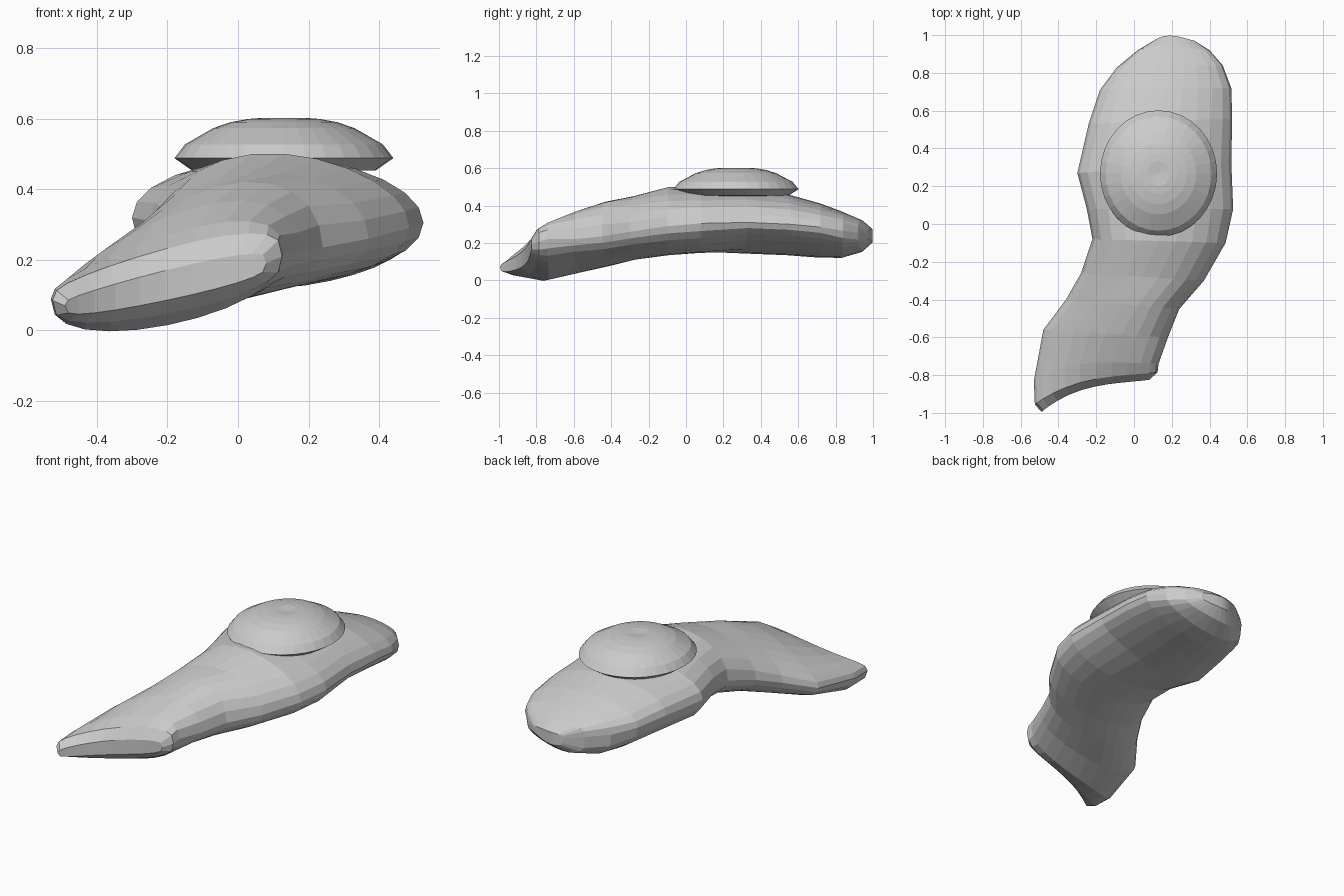
import bpy, bmesh
from math import sin, cos, pi
from mathutils import Vector

if "Cube" in bpy.data.objects:
    bpy.data.objects.remove(bpy.data.objects["Cube"])


def loft(name, rings):
    """Skin equal-length closed rings; close both ends with strips."""
    bm = bmesh.new()
    vs = [[bm.verts.new(p) for p in r] for r in rings]
    n = len(vs[0])
    for a, b in zip(vs, vs[1:]):
        for i in range(n):
            j = (i + 1) % n
            bm.faces.new((a[i], a[j], b[j], b[i]))
    for r in (vs[0], vs[-1]):
        bm.faces.new((r[0], r[1], r[n - 1]))
        for i in range(1, n // 2 - 1):
            bm.faces.new((r[i], r[i + 1], r[n - i - 1], r[n - i]))
        bm.faces.new((r[n // 2 - 1], r[n // 2], r[n // 2 + 1]))
    bmesh.ops.recalc_face_normals(bm, faces=bm.faces)
    me = bpy.data.meshes.new(name)
    bm.to_mesh(me)
    bm.free()
    ob = bpy.data.objects.new(name, me)
    bpy.context.collection.objects.link(ob)
    return ob


# Draped white: left edge, right edge, rise, drop, skew of the top
stations = [
    ((-.49, -.995, .07), (.08, -.825, .19), .04, .045, .3),
    ((-.525, -.955, .085), (.125, -.785, .21), .085, .10, .3),
    ((-.53, -.83, .09), (.13, -.74, .22), .115, .14, .35),
    ((-.48, -.56, .12), (.18, -.60, .22), .17, .12, .35),
    ((-.36, -.40, .18), (.24, -.45, .235), .20, .13, .25),
    ((-.28, -.26, .23), (.37, -.30, .26), .205, .135, 0),
    ((-.22, -.08, .28), (.485, -.10, .29), .215, .15, -.15),
    ((-.25, .08, .31), (.525, .08, .305), .185, .16, -.1),
    ((-.30, .27, .32), (.515, .33, .31), .17, .165, 0),
    ((-.24, .53, .31), (.52, .56, .30), .155, .165, 0),
    ((-.18, .71, .29), (.515, .72, .285), .125, .16, 0),
    ((-.09, .83, .27), (.47, .84, .265), .10, .14, 0),
    ((.02, .92, .26), (.40, .92, .255), .065, .10, 0),
    ((.12, .98, .25), (.32, .97, .25), .025, .045, 0),
]
N = 24
rings = []
for left, right, rise, drop, skew in stations:
    L, R = Vector(left), Vector(right)
    y = (L.y + R.y) / 2
    power = min(1, max(.5, 1 - 2.3 * (abs(y) - .7)))   # blunter towards the ends
    bow = .05 if y < -.7 else .02 if y > .9 else 0     # curved end outlines
    hang = .3 if y > .2 else 0                         # rear hangs to the left
    ring = []
    for i in range(N):
        c, s = cos(2 * pi * i / N), sin(2 * pi * i / N)
        h = abs(s) ** power if abs(s) > 1e-6 else 0
        p = L.lerp(R, (1 + c) / 2)
        p.y += bow * (1 - c * c) * (1 - .5 * c)
        p.z += rise * h * (1 + skew * c) if s > 0 else -drop * h * (1 - hang * c)
        ring.append(p)
    rings.append(ring)
loft("egg_white", rings)

# Yolk: low dome with a slight dimple on top
profile = [(.05, .45), (.26, .453), (.31, .488), (.28, .527), (.20, .573),
           (.15, .59), (.10, .599), (.06, .602), (.006, .597)]
M = 32
loft("egg_yolk", [[(.13 + r * cos(2 * pi * i / M), .267 + 1.08 * r * sin(2 * pi * i / M), z)
                   for i in range(M)] for r, z in profile])
